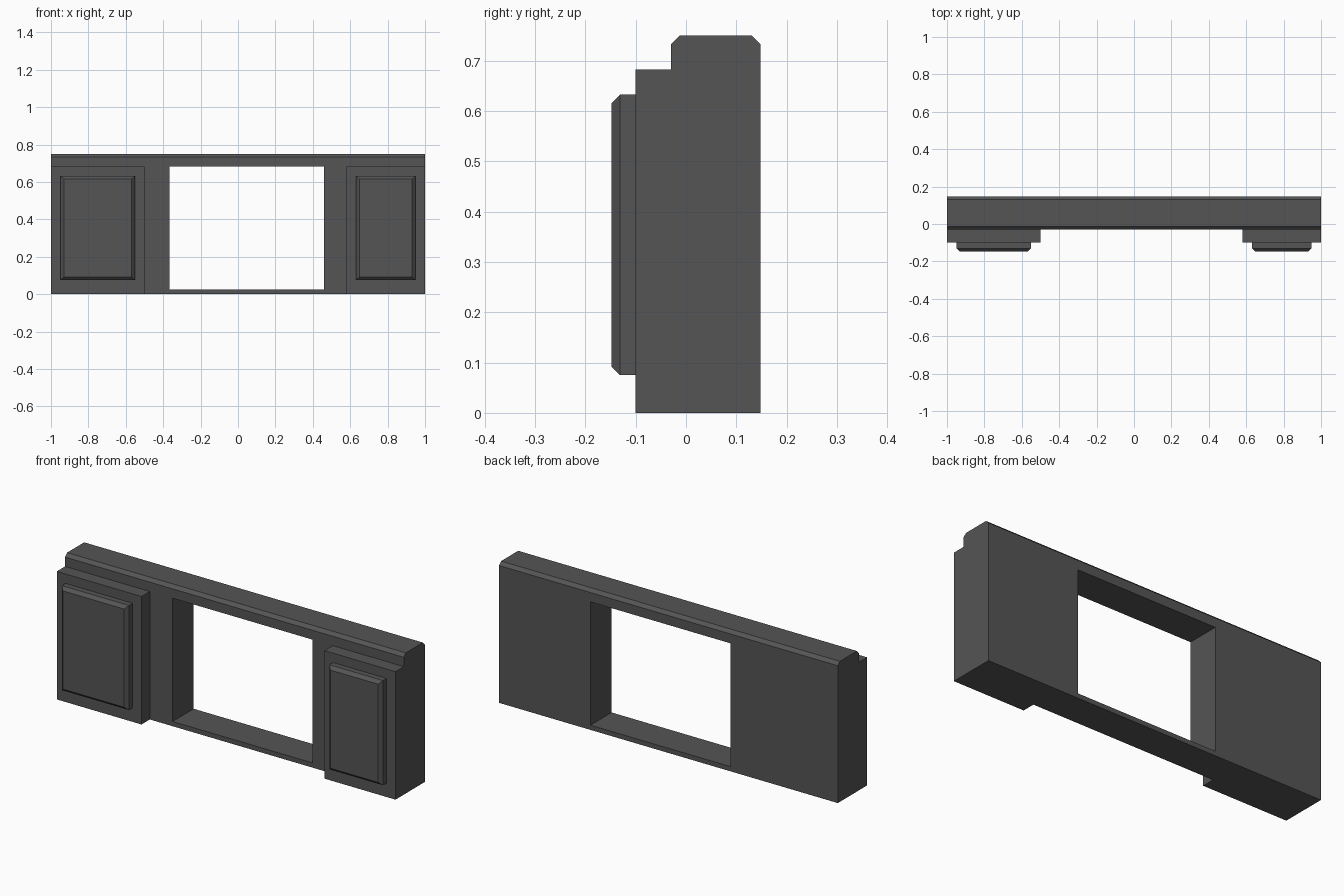
import bpy
import bmesh

cube = bpy.data.objects.get("Cube")
if cube:
    bpy.data.objects.remove(cube, do_unlink=True)

# Single dark stone colour
stone = bpy.data.materials.new("dark_grey_stone")
stone.use_nodes = True
COLOUR = (0.09, 0.09, 0.09, 1)
stone.diffuse_color = COLOUR
bsdf = stone.node_tree.nodes["Principled BSDF"]
bsdf.inputs["Base Color"].default_value = COLOUR
bsdf.inputs["Roughness"].default_value = 0.8

FRONT, BACK, TOP = -0.03, 0.148, 0.75
PIER_FRONT, PIER_TOP = -0.1, 0.683
PANEL_FRONT = -0.148
CHAMFER = 0.017


def box(name, low, high, chamfer_rule=None):
    """Box between two corners; edges whose midpoint passes the rule are chamfered."""
    bm = bmesh.new()
    bmesh.ops.create_cube(bm, size=1)
    for v in bm.verts:
        v.co = [low[i] if v.co[i] < 0 else high[i] for i in range(3)]
    if chamfer_rule:
        edges = [e for e in bm.edges if chamfer_rule(*e.verts)]
        bmesh.ops.bevel(bm, geom=edges, offset=CHAMFER, segments=1,
                        affect='EDGES', clamp_overlap=True)
    mesh = bpy.data.meshes.new(name)
    bm.to_mesh(mesh)
    bm.free()
    mesh.materials.append(stone)
    obj = bpy.data.objects.new(name, mesh)
    bpy.context.collection.objects.link(obj)
    return obj


def long_top_edge(a, b):
    return min(a.co.z, b.co.z) > TOP - 0.01 and abs(a.co.x - b.co.x) > 1


def front_rim_edge(a, b):
    return max(a.co.y, b.co.y) < PANEL_FRONT + 0.001


# Wall with a chamfered top and an off-centre rectangular opening
wall = box("wall", (-1, FRONT, 0), (1, BACK, TOP), long_top_edge)
cutter = box("opening_cutter", (-0.365, -0.5, 0.025), (0.46, 0.5, PIER_TOP))
cutter.hide_render = True
cut = wall.modifiers.new("opening", 'BOOLEAN')
cut.operation = 'DIFFERENCE'
cut.solver = 'EXACT'
cut.object = cutter
bpy.context.view_layer.objects.active = wall
bpy.ops.object.modifier_apply(modifier=cut.name)
bpy.data.objects.remove(cutter, do_unlink=True)

# Projecting piers, each with a raised chamfered panel
for side, x0, x1 in (("right", -1, -0.5), ("left", 0.58, 1)):
    box(side + "_pier", (x0, PIER_FRONT, 0), (x1, FRONT, PIER_TOP))
    box(side + "_raised_panel", (x0 + 0.052, PANEL_FRONT, 0.075),
        (x1 - 0.052, PIER_FRONT, 0.633), front_rim_edge)
